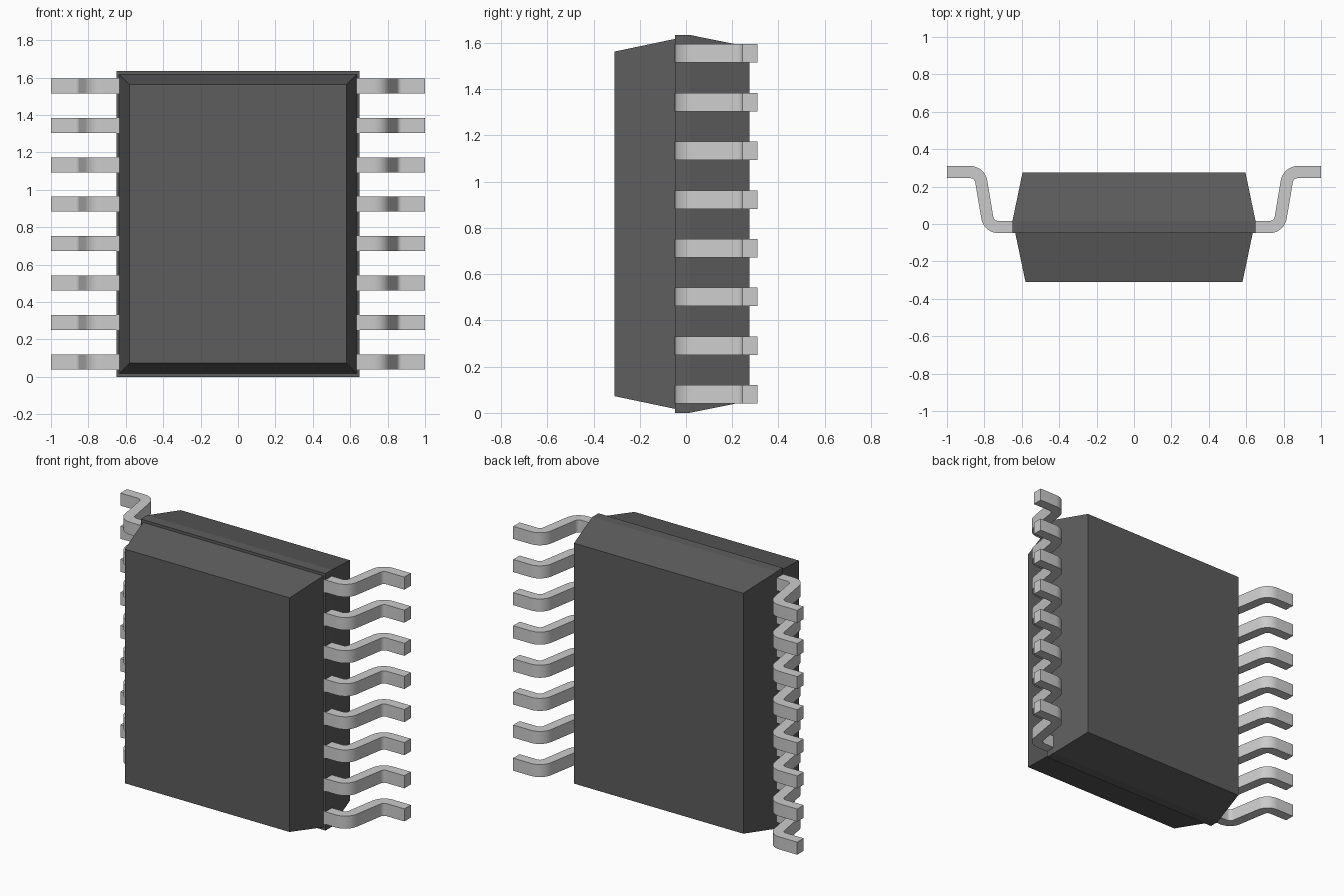
import bpy, bmesh, math

if "Cube" in bpy.data.objects:
    bpy.data.objects.remove(bpy.data.objects["Cube"])


def make_object(name, bm, color):
    bmesh.ops.recalc_face_normals(bm, faces=bm.faces)
    mesh = bpy.data.meshes.new(name)
    bm.to_mesh(mesh)
    bm.free()
    obj = bpy.data.objects.new(name, mesh)
    bpy.context.collection.objects.link(obj)
    mat = bpy.data.materials.new(name + "_material")
    mat.diffuse_color = color
    mat.use_nodes = True
    mat.node_tree.nodes["Principled BSDF"].inputs["Base Color"].default_value = mat.diffuse_color
    mesh.materials.append(mat)
    return obj


def loft(rings):
    """Bridge equal-length closed rings and cap both ends."""
    bm = bmesh.new()
    loops = [[bm.verts.new(p) for p in ring] for ring in rings]
    for a, b in zip(loops, loops[1:]):
        for i in range(len(a)):
            j = (i + 1) % len(a)
            bm.faces.new((a[i], a[j], b[j], b[i]))
    bm.faces.new(loops[0])
    bm.faces.new(loops[-1])
    return bm


# Moulded package: tapered front half, small step, straight band, tapered back
MID_Z = 0.8175
sections = [  # y, half width, half height
    (-0.31, 0.58, 0.745),
    (-0.048, 0.635, 0.80),
    (-0.048, 0.65, MID_Z),
    (0.015, 0.65, MID_Z),
    (0.275, 0.596, 0.765),
]
rings = [[(sx * w, y, MID_Z + sz * h)
          for sx, sz in ((-1, -1), (1, -1), (1, 1), (-1, 1))]
         for y, w, h in sections]
make_object("package_body", loft(rings), (0.11, 0.11, 0.11, 1))

# Gull-wing lead: centre line with two rounded bends, as (x, y, normal angle)
path = [(0.63, -0.0165, -90)]
BEND, STEPS = 0.06, 8
for cx, cy, start, end, sign in ((0.725, 0.0435, -90, -10, 1),
                                 (0.876, 0.2175, 170, 90, -1)):
    for i in range(STEPS + 1):
        deg = start + (end - start) * i / STEPS
        a = math.radians(deg)
        path.append((cx + BEND * math.cos(a), cy + BEND * math.sin(a),
                     deg if sign > 0 else deg - 180))
path.append((1.0, 0.2775, -90))

HALF_T, HALF_W, FIRST_Z, COUNT = 0.0325, 0.04, 0.08, 8
PITCH = (2 * MID_Z - 2 * FIRST_Z) / (COUNT - 1)
rings = []
for x, y, deg in path:
    nx = HALF_T * math.cos(math.radians(deg))
    ny = HALF_T * math.sin(math.radians(deg))
    rings.append([(x + s * nx, y + s * ny, FIRST_Z + t * HALF_W)
                  for s, t in ((-1, -1), (1, -1), (1, 1), (-1, 1))])
leads = make_object("leads", loft(rings), (0.78, 0.78, 0.75, 1))

bpy.context.view_layer.objects.active = leads
leads.select_set(True)
bpy.ops.object.shade_smooth_by_angle(angle=math.radians(30))

# Repeat up each side and mirror to the other side
row = leads.modifiers.new("row", 'ARRAY')
row.count = COUNT
row.use_relative_offset = False
row.use_constant_offset = True
row.constant_offset_displace = (0, 0, PITCH)
leads.modifiers.new("both_sides", 'MIRROR').use_axis = (True, False, False)
